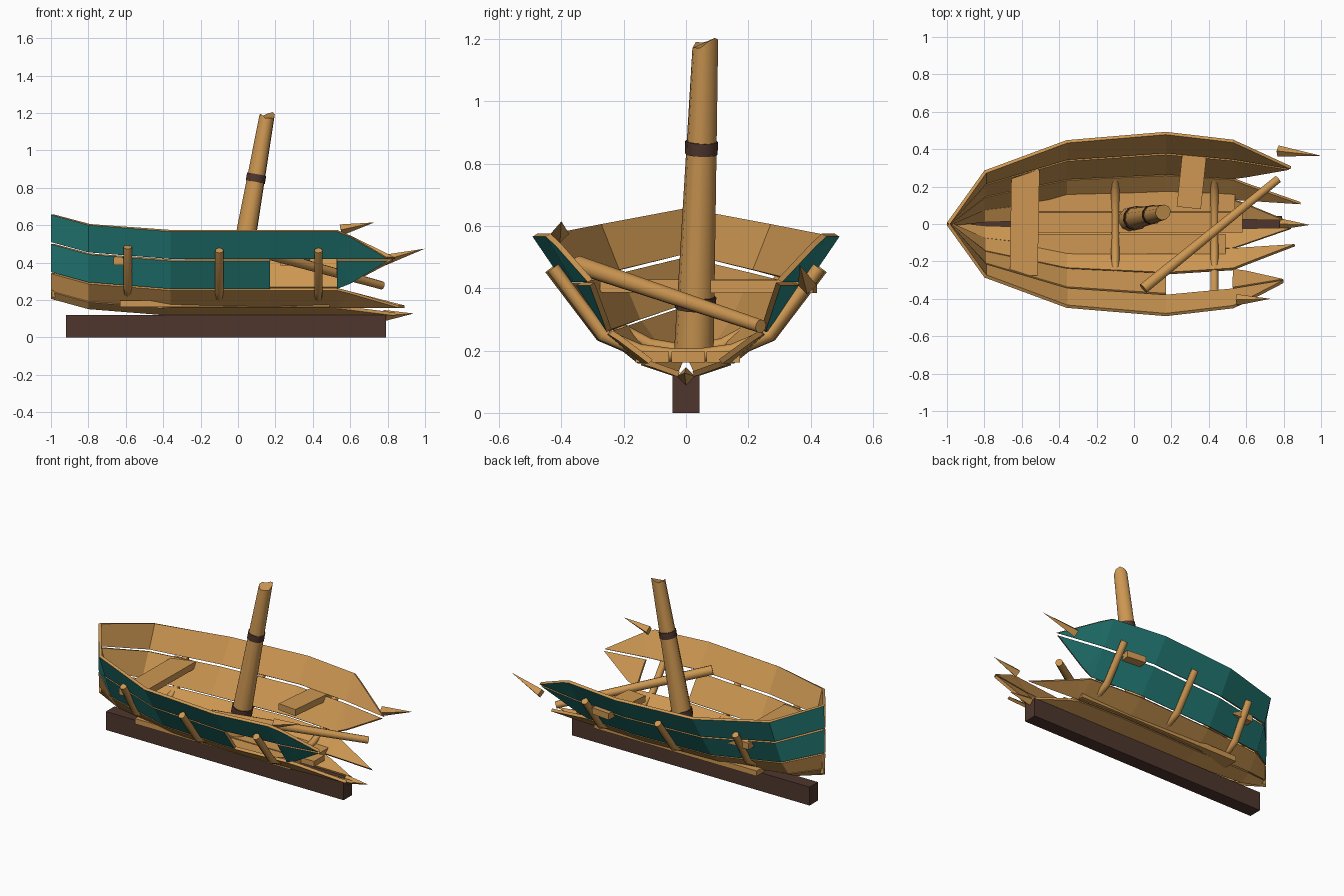
import bpy, bmesh, math, random
from mathutils import Vector, Matrix

if "Cube" in bpy.data.objects:
    bpy.data.objects.remove(bpy.data.objects["Cube"])

random.seed(4)


def material(name, rgb):
    m = bpy.data.materials.new(name)
    m.diffuse_color = (*rgb, 1)
    m.use_nodes = True
    m.node_tree.nodes["Principled BSDF"].inputs["Base Color"].default_value = m.diffuse_color
    return m


WOOD = material("wood", (0.61, 0.31, 0.085))
TEAL = material("teal_paint", (0.02, 0.24, 0.22))
DARK = material("dark_wood", (0.077, 0.037, 0.027))


def add(name, bm, *mats):
    me = bpy.data.meshes.new(name)
    bm.to_mesh(me)
    bm.free()
    ob = bpy.data.objects.new(name, me)
    bpy.context.collection.objects.link(ob)
    for m in mats:
        me.materials.append(m)
    return ob


def box(name, center, size, mat, yaw=0):
    bm = bmesh.new()
    bmesh.ops.create_cube(bm, size=1, matrix=Matrix.Translation(center)
                          @ Matrix.Rotation(math.radians(yaw), 4, 'Z')
                          @ Matrix.Diagonal((*size, 1)))
    return add(name, bm, mat)


def rod(name, a, b, r1, r2, sides, mat, jag=0):
    a, b = Vector(a), Vector(b)
    d = b - a
    bm = bmesh.new()
    bmesh.ops.create_cone(bm, cap_ends=True, segments=sides, radius1=r1, radius2=r2, depth=d.length)
    for v in bm.verts:
        if v.co.z > 0:  # optional broken upper end
            v.co.z -= random.uniform(0, jag) + jag * 0.6 * (v.co.y / max(r2, 0.01) + 1) / 2
    bm.transform(Matrix.Translation((a + b) / 2) @ d.to_track_quat('Z', 'Y').to_matrix().to_4x4())
    ob = add(name, bm, mat)
    if sides > 5:
        for p in ob.data.polygons:
            p.use_smooth = len(p.vertices) == 4
    return ob


# Hull shape: midship section plus width and lift along the length
SECTION = [(0.03, 0.115), (0.15, 0.155), (0.275, 0.255), (0.39, 0.415), (0.497, 0.572)]
STATIONS = [(-1.0, 0.015, 0.09), (-0.8, 0.58, 0.035), (-0.36, 0.91, 0.0),
            (0.17, 1.0, 0.0), (0.53, 0.915, 0.0), (0.9, 0.76, 0.0)]


def width_lift(x):
    for (x0, w0, l0), (x1, w1, l1) in zip(STATIONS, STATIONS[1:]):
        if x <= x1:
            t = (x - x0) / (x1 - x0)
            return w0 + (w1 - w0) * t, l0 + (l1 - l0) * t
    return STATIONS[-1][1:]


def hull(x, v, side):
    i = min(int(v), 3)
    (y0, z0), (y1, z1) = SECTION[i], SECTION[i + 1]
    t = v - i
    w, lift = width_lift(x)
    return Vector((x, side * w * (y0 + (y1 - y0) * t), z0 + (z1 - z0) * t + lift))


def strake(name, row, side, tip_x, tip_up, hole=False):
    lo, hi = row + 0.03, row + 0.96
    bm = bmesh.new()
    pairs = [(bm.verts.new(hull(s[0], lo, side)), bm.verts.new(hull(s[0], hi, side)))
             for s in STATIONS[:5]]
    faces = []
    for k in range(4):
        if not (hole and k == 3):
            (a, b), (c, d) = pairs[k], pairs[k + 1]
            faces.append([a, c, d, b])
    # splintered stern end
    a, b = pairs[4]
    tip = bm.verts.new(hull(tip_x, hi if tip_up else lo, side))
    kink = bm.verts.new(hull(0.6, row + (0.2 if tip_up else 0.78), side))
    faces += [[a, kink, b], [kink, tip, b]] if tip_up else [[a, kink, b], [a, tip, kink]]
    for f in faces:
        bm.faces.new(f if side < 0 else f[::-1])
    for v in [v for v in bm.verts if not v.link_faces]:
        bm.verts.remove(v)
    ob = add(name, bm, TEAL if row > 1 else WOOD, WOOD)
    s = ob.modifiers.new("thickness", 'SOLIDIFY')
    s.thickness, s.offset = 0.018, -1
    s.material_offset = s.material_offset_rim = 1


# Planks: tip position per row, on both sides
for side, label, tips in ((-1, "front", (0.84, 0.86, 0.80, 0.80)), (1, "back", (0.80, 0.89, 0.83, 0.84))):
    for row in range(4):
        strake(f"{label}_plank_{row + 1}", row, side, tips[row], row == 2, side < 0 and row == 2)

# Keel and floor boards
box("keel", (-0.065, 0, 0.06), (1.71, 0.086, 0.12), DARK)
for y, x1 in ((-0.108, 0.49), (0.007, 0.58), (0.12, 0.54)):
    box("floor_board", ((x1 - 0.63) / 2, y, 0.18), (x1 + 0.63, 0.107, 0.035), WOOD)

# Seats, the rear one broken short
box("bow_seat", (-0.585, 0.008, 0.408), (0.15, 0.565, 0.042), WOOD, -1)
box("broken_seat", (0.31, 0.25, 0.406), (0.13, 0.33, 0.042), WOOD, -6)

# Ribs wrapping the hull
for n, x in enumerate((-0.59, -0.10, 0.43)):
    w, lift = width_lift(x)
    half = [(0.06, 0.187), (0.16, 0.2), (0.285, 0.25), (0.455, 0.465)]
    path = [(-y, z) for y, z in half[::-1]] + half
    cu = bpy.data.curves.new("rib", 'CURVE')
    cu.dimensions = '3D'
    cu.bevel_depth, cu.bevel_resolution, cu.use_fill_caps = 0.022, 2, True
    sp = cu.splines.new('POLY')
    sp.points.add(len(path) - 1)
    for p, (y, z) in zip(sp.points, path):
        p.co = (x, y * w, z + lift, 1)
    cu.materials.append(WOOD)
    bpy.context.collection.objects.link(bpy.data.objects.new(f"rib_{n + 1}", cu))

# Leaning broken mast with bands
foot, top = Vector((-0.02, 0.025, 0.19)), Vector((0.16, 0.063, 1.215))
rod("mast", foot, top, 0.064, 0.041, 10, WOOD, 0.04)
for t, r in ((0.16, 0.066), (0.645, 0.053)):
    rod("mast_band", foot.lerp(top, t - 0.02), foot.lerp(top, t + 0.02), r, r, 10, DARK)

# Fallen spar across the hull
rod("fallen_spar", (0.05, -0.345, 0.475), (0.77, 0.24, 0.278), 0.03, 0.022, 10, WOOD)

# Loose splinters at the stern
for a, b in (((0.77, 0.39, 0.41), (1.0, 0.365, 0.475)),
             ((0.55, -0.405, 0.575), (0.73, -0.4, 0.615)),
             ((0.78, 0, 0.117), (0.94, -0.005, 0.128))):
    rod("splinter", a, b, 0.03, 0.0, 4, WOOD)
